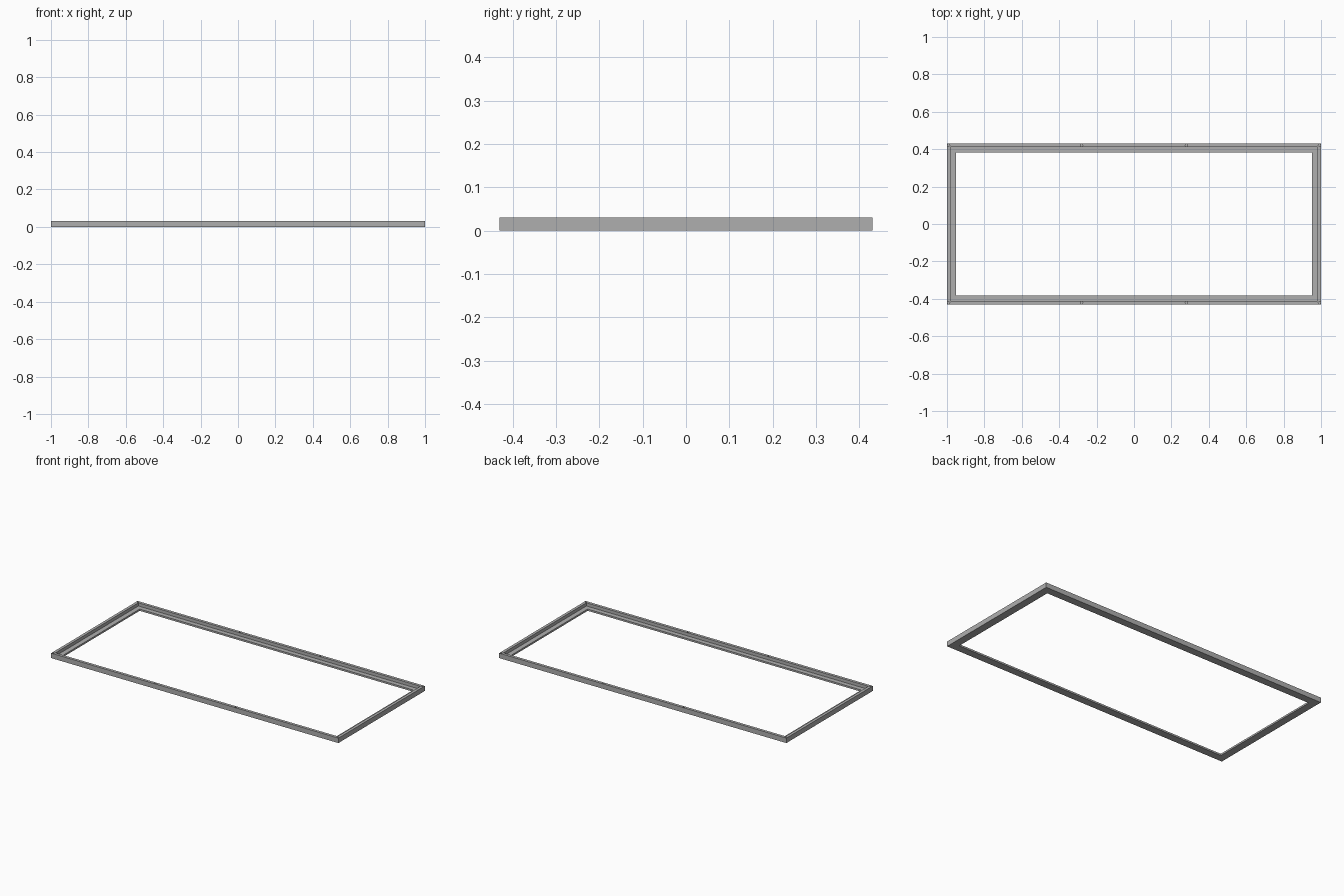
import bpy
import bmesh

HALF_X, HALF_Y = 1.0, 0.43
HEIGHT, LEDGE_Z = 0.031, 0.011
LIP, RAIL = 0.018, 0.048

cube = bpy.data.objects.get("Cube")
if cube:
    bpy.data.objects.remove(cube, do_unlink=True)

grey = bpy.data.materials.new("metal grey")
grey.use_nodes = True
colour = (0.43, 0.43, 0.43, 1)
grey.diffuse_color = colour
grey.node_tree.nodes["Principled BSDF"].inputs["Base Color"].default_value = colour


def make_object(name, bm):
    bmesh.ops.recalc_face_normals(bm, faces=bm.faces)
    mesh = bpy.data.meshes.new(name)
    bm.to_mesh(mesh)
    bm.free()
    mesh.materials.append(grey)
    obj = bpy.data.objects.new(name, mesh)
    bpy.context.collection.objects.link(obj)
    return obj


# Stepped rail profile (inset from outer edge, height), swept round the rectangle
profile = [(0, 0), (0, HEIGHT), (LIP, HEIGHT), (LIP, LEDGE_Z),
           (RAIL, LEDGE_Z), (RAIL, 0)]
bm = bmesh.new()
corners = []
for sx, sy in [(-1, -1), (1, -1), (1, 1), (-1, 1)]:
    corners.append([bm.verts.new((sx * (HALF_X - d), sy * (HALF_Y - d), z))
                    for d, z in profile])
count = len(profile)
for i, here in enumerate(corners):
    there = corners[(i + 1) % len(corners)]
    for j in range(count):
        k = (j + 1) % count
        bm.faces.new((here[j], there[j], there[k], here[k]))
frame = make_object("frame", bm)

# Blind screw holes in the lip: corners and thirds of the long rails
bm = bmesh.new()
inset = LIP / 2
for x in (-HALF_X + inset, -0.28, 0.28, HALF_X - inset):
    for y in (-HALF_Y + inset, HALF_Y - inset):
        made = bmesh.ops.create_cone(bm, cap_ends=True, segments=16,
                                     radius1=0.006, radius2=0.006, depth=0.04)
        bmesh.ops.translate(bm, verts=made["verts"], vec=(x, y, HEIGHT + 0.005))
cutter = make_object("screw_hole_cutter", bm)
cutter.hide_render = True
cutter.hide_viewport = True

holes = frame.modifiers.new("screw holes", "BOOLEAN")
holes.operation = "DIFFERENCE"
holes.solver = "EXACT"
holes.object = cutter
